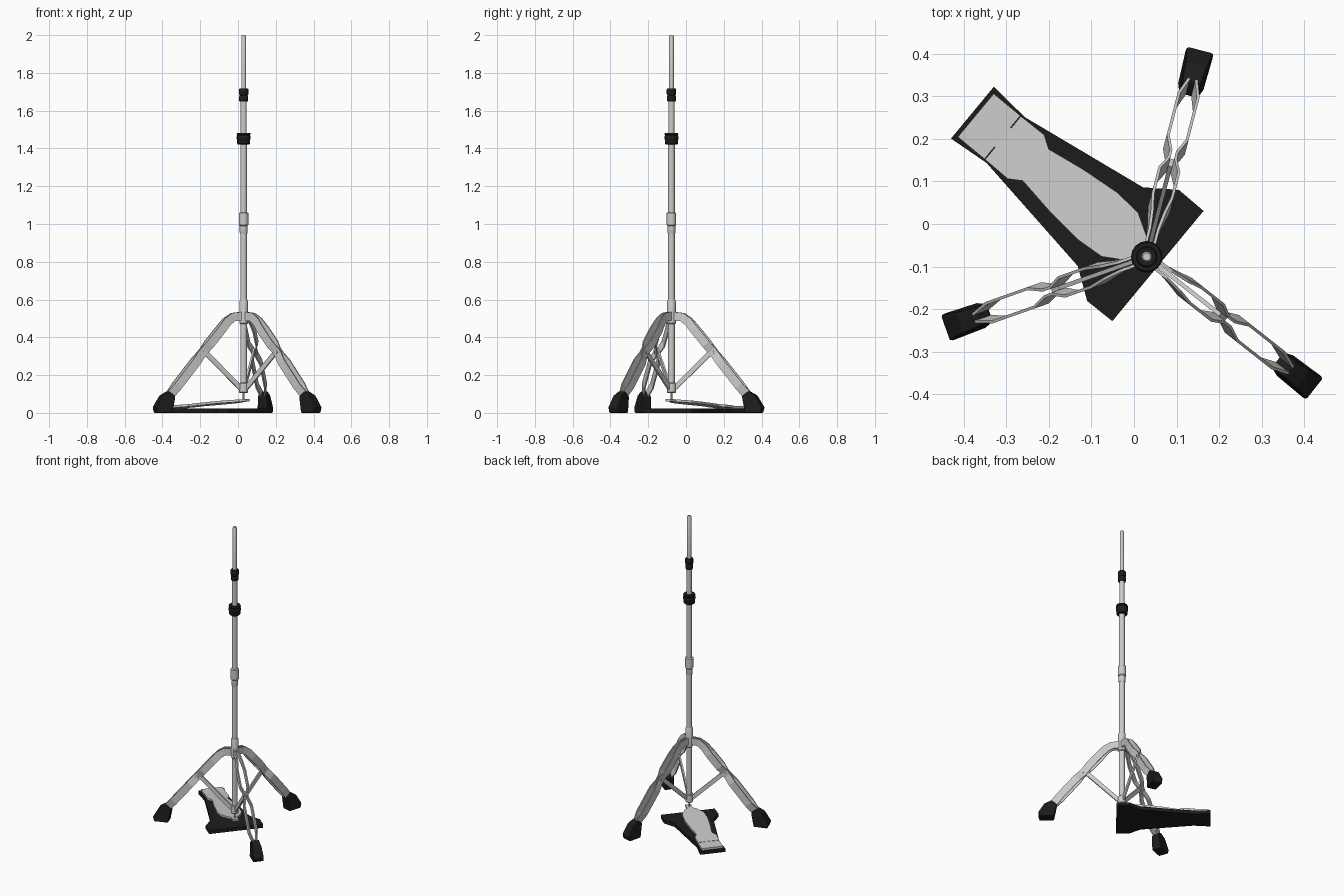
import bpy, bmesh
from math import radians, cos, sin, pi
from mathutils import Matrix, Vector

if "Cube" in bpy.data.objects:
    bpy.data.objects.remove(bpy.data.objects["Cube"])

PX, PY = 0.03, -0.077           # stand axis

black = bpy.data.materials.new("black_rubber")
black.diffuse_color = (0.012, 0.012, 0.012, 1)
black.use_nodes = True
black.node_tree.nodes["Principled BSDF"].inputs["Base Color"].default_value = black.diffuse_color


def finish(name, bm, mat=None, angle=0.0, smooth=False, bevel=0):
    """Turn a bmesh built around the stand axis into a placed object."""
    bmesh.ops.recalc_face_normals(bm, faces=bm.faces[:])
    me = bpy.data.meshes.new(name)
    bm.to_mesh(me)
    bm.free()
    me.transform(Matrix.Translation((PX, PY, 0)) @ Matrix.Rotation(angle, 4, 'Z'))
    ob = bpy.data.objects.new(name, me)
    bpy.context.collection.objects.link(ob)
    if mat:
        me.materials.append(mat)
    if bevel:
        m = ob.modifiers.new("bevel", 'BEVEL')
        m.width, m.segments = bevel, 2
    if smooth:
        bpy.context.view_layer.objects.active = ob
        ob.select_set(True)
        bpy.ops.object.shade_smooth_by_angle(angle=radians(35))
        ob.select_set(False)
    return ob


def loft(rings):
    """Closed solid through a list of equal-sized vertex rings."""
    bm = bmesh.new()
    rv = [[bm.verts.new(p) for p in ring] for ring in rings]
    n = len(rv[0])
    for a, b in zip(rv, rv[1:]):
        for i in range(n):
            j = (i + 1) % n
            bm.faces.new((a[i], a[j], b[j], b[i]))
    bm.faces.new(rv[0])
    bm.faces.new(rv[-1][::-1])
    return bm


def lathe(name, profile, mat=None, sides=16):
    rings = [[(r * cos(2 * pi * i / sides), r * sin(2 * pi * i / sides), z)
              for i in range(sides)] for r, z in profile]
    return finish(name, loft(rings), mat, smooth=True)


def ribbon(name, path, depth, thick, angle):
    """Flat bar standing on edge; path points are (radius, height, side offset)."""
    pts = [Vector(p) for p in path]
    rings = []
    for i, p in enumerate(pts):
        t = pts[min(i + 1, len(pts) - 1)] - pts[max(i - 1, 0)]
        t.z = 0
        t.normalize()
        nr, nz = -t.y * depth / 2, t.x * depth / 2
        h = thick / 2
        rings.append([(p.x + a * nr, p.z + b * h, p.y + a * nz)
                      for a, b in ((1, 1), (1, -1), (-1, -1), (-1, 1))])
    return finish(name, loft(rings), None, angle)


def plate(name, half, z0, z1, thick, mat=None, bevel=0):
    """Symmetric plate along the pedal axis, sloping from z0 to z1."""
    outline = half + [(u, -v) for u, v in reversed(half)]
    u0, u1 = half[0][0], max(u for u, v in half)
    top = [(u, v, z0 + (z1 - z0) * (u - u0) / (u1 - u0)) for u, v in outline]
    low = [(u, v, z - thick) for u, v, z in top]
    return finish(name, loft([low, top]), mat, radians(-39.6), bevel=bevel)


# upright tubes, collars and rod
lathe("lower_tube", [(.018, .11), (.018, 1.43)])
lathe("bottom_hub", [(.02, .105), (.024, .11), (.024, .155), (.02, .16)])
lathe("leg_collar", [(.019, .47), (.023, .475), (.023, .59), (.019, .60)])
lathe("height_collar", [(.019, .95), (.021, .955), (.021, .99), (.025, .995),
                        (.025, 1.058), (.019, 1.062)])
lathe("cymbal_seat", [(.03, 1.42), (.034, 1.425), (.034, 1.445), (.037, 1.45),
                      (.037, 1.462), (.034, 1.468), (.037, 1.475), (.034, 1.483)], black)
lathe("upper_tube", [(.016, 1.48), (.016, 1.66)])
lathe("clutch", [(.021, 1.648), (.024, 1.653), (.024, 1.675), (.021, 1.68),
                 (.025, 1.688), (.025, 1.712), (.022, 1.718)], black)
lathe("pull_rod", [(.0125, 1.70), (.0125, 1.994), (.009, 2.0)])
lathe("pull_link", [(.005, .06), (.005, .12)], sides=8)

# three double-bar legs with braces and rubber feet
LEG = [(.012, .512, .010), (.06, .507, .010), (.095, .483, .015), (.13, .441, .023),
       (.195, .364, .023), (.222, .331, .008), (.24, .309, .008), (.272, .27, .023),
       (.375, .143, .023), (.412, .098, .009), (.44, .063, .009)]
FOOT = [(.39, .088), (.425, .115), (.465, .092), (.502, .03), (.494, 0), (.408, 0)]
for k, deg in enumerate((75.5, 199.5, -38.2), 1):
    a = radians(deg)
    for side, s in (("left", 1), ("right", -1)):
        ribbon(f"leg_{k}_{side}_bar", [(r, z, s * o) for r, z, o in LEG], .046, .007, a)
    ribbon(f"leg_{k}_brace", [(.018, .132, 0), (.228, .333, 0)], .026, .010, a)
    # pivot pin where brace meets leg
    pin = bmesh.new()
    bmesh.ops.create_cone(pin, cap_ends=True, segments=10, radius1=.007, radius2=.007,
                          depth=.03, matrix=Matrix.Translation((.23, 0, .32)) @
                          Matrix.Rotation(pi / 2, 4, 'X'))
    finish(f"leg_{k}_pivot_pin", pin, None, a)
    # foot widens toward the floor
    w = [.024, .023, .027, .033, .033, .031]
    rings = [[(r, s * w[i], z) for i, (r, z) in enumerate(FOOT)] for s in (-1, 1)]
    finish(f"leg_{k}_foot", loft(rings), black, a, bevel=.006)

# pedal base, heel plate, hinge and footboard
plate("pedal_base", [(-.531, .079), (-.43, .07), (-.111, .12), (-.042, .169),
                     (.034, .168)], .022, .022, .022, black)
plate("heel_plate", [(-.521, .066), (-.44, .066), (-.44, .03), (-.428, .03)],
      .035, .038, .014)
plate("footboard", [(-.438, .066), (-.368, .067), (-.338, .048), (-.245, .063),
                    (-.15, .072), (-.082, .067), (-.03, .036), (-.018, .018),
                    (.026, .018)], .039, .074, .013)
